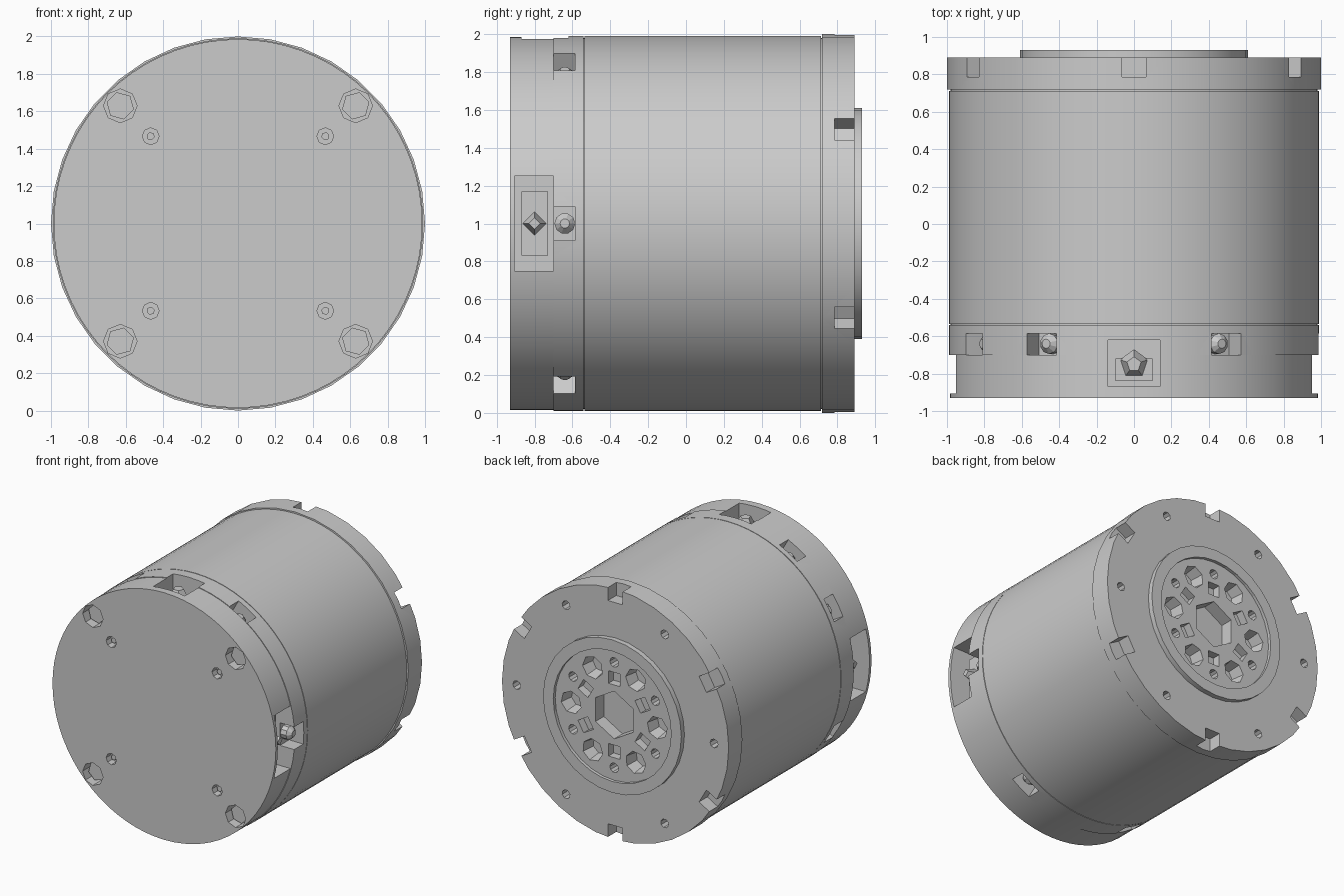
import bpy, bmesh, math
from mathutils import Matrix, Vector

default = bpy.data.objects.get("Cube")
if default:
    bpy.data.objects.remove(default, do_unlink=True)

grey = bpy.data.materials.new("machined grey")
grey.use_nodes = True
COLOUR = (0.6, 0.6, 0.6, 1)
grey.diffuse_color = COLOUR
grey.node_tree.nodes["Principled BSDF"].inputs["Base Color"].default_value = COLOUR

CENTRE = Matrix.Translation((0, 0, 1))
ALONG_Y = Matrix.Rotation(math.pi / 2, 4, "X")


def spin(deg):
    """Turn the +x direction to an angle around the barrel axis."""
    return CENTRE @ Matrix.Rotation(-math.radians(deg), 4, "Y")


def rod(bm, r, y0, y1, sides, deg=0, off=0, r2=None):
    """Round bar along y, placed at a polar position on the face."""
    place = spin(deg) @ Matrix.Translation((off, (y0 + y1) / 2, 0)) @ ALONG_Y
    bmesh.ops.create_cone(bm, cap_ends=True, segments=sides, radius1=r,
                          radius2=r if r2 is None else r2, depth=y1 - y0, matrix=place)


def block(bm, deg, r0, r1, y0, y1, width):
    """Box pointing outwards from the axis."""
    place = spin(deg) @ Matrix.Translation(((r0 + r1) / 2, (y0 + y1) / 2, 0))
    bmesh.ops.create_cube(bm, size=1, matrix=place @ Matrix.Diagonal((r1 - r0, y1 - y0, width, 1)))


def radial_rod(bm, deg, r0, r1, y, radius, sides, tip):
    """Round bar pointing outwards from the axis."""
    place = spin(deg) @ Matrix.Translation(((r0 + r1) / 2, y, 0)) @ Matrix.Rotation(math.pi / 2, 4, "Y")
    bmesh.ops.create_cone(bm, cap_ends=True, segments=sides, radius1=radius,
                          radius2=tip, depth=r1 - r0, matrix=place)


def make(name, bm, smooth=True):
    bmesh.ops.recalc_face_normals(bm, faces=bm.faces)
    mesh = bpy.data.meshes.new(name)
    bm.to_mesh(mesh)
    bm.free()
    mesh.materials.append(grey)
    ob = bpy.data.objects.new(name, mesh)
    bpy.context.collection.objects.link(ob)
    if smooth:
        select(ob)
        bpy.ops.object.shade_smooth_by_angle(angle=math.radians(25))
    return ob


def select(ob):
    bpy.ops.object.select_all(action="DESELECT")
    ob.select_set(True)
    bpy.context.view_layer.objects.active = ob


def cut(ob, bm):
    """Subtract the cutter shapes from a part, then drop the cutter."""
    cutter = make("cutter", bm, False)
    cutter.hide_render = True
    mod = ob.modifiers.new("cut", "BOOLEAN")
    mod.operation, mod.solver, mod.object = "DIFFERENCE", "EXACT", cutter
    select(ob)
    bpy.ops.object.modifier_apply(modifier=mod.name)
    bpy.data.objects.remove(cutter, do_unlink=True)
    bpy.ops.object.shade_smooth_by_angle(angle=math.radians(25))


def cylinder(name, r, y0, y1, sides):
    bm = bmesh.new()
    rod(bm, r, y0, y1, sides)
    return make(name, bm)


DIAGONALS = (45, 135, 225, 315)
SIXTHS = range(0, 360, 60)
NOTCHES = range(30, 360, 60)
SLOTS = (0, 60, 120, 150, 210, 240, 300)

# Front cap with bolt holes and connector windows
cap = cylinder("front_cap", 0.985, -0.93, -0.70, 72)
bm = bmesh.new()
for a in DIAGONALS:
    rod(bm, 0.09, -1, -0.82, 8, a, 0.89)
    rod(bm, 0.045, -1, -0.87, 8, a, 0.66)
for a in (0, 180):
    block(bm, a, 0.72, 1.1, -0.905, -0.69, 0.5)
block(bm, 90, 0.8, 1.1, -0.87, -0.69, 0.28)
cut(cap, bm)

# Bolts seated in the front holes
bm = bmesh.new()
for a in DIAGONALS:
    rod(bm, 0.03, -0.88, -0.81, 6, a, 0.89, 0.075)
    rod(bm, 0.022, -0.90, -0.86, 6, a, 0.66)
make("front_bolts", bm, False)

# Connectors inside the cap windows
bm = bmesh.new()
for a in (0, 180):
    block(bm, a, 0.7, 0.84, -0.87, -0.73, 0.34)
    radial_rod(bm, a, 0.82, 0.93, -0.80, 0.07, 4, 0.03)
block(bm, 90, 0.78, 0.88, -0.84, -0.72, 0.2)
radial_rod(bm, 90, 0.87, 0.95, -0.75, 0.08, 5, 0.04)
make("window_connectors", bm, False)

# Slotted band behind the cap
band = cylinder("slotted_band", 0.99, -0.70, -0.54, 72)
bm = bmesh.new()
for a in SLOTS:
    block(bm, a, 0.86, 1.1, -0.72, -0.585, 0.18)
block(bm, 90, 0.8, 1.1, -0.72, -0.62, 0.28)
cut(band, bm)

# Domed screws in the band slots
bm = bmesh.new()
for a in SLOTS:
    radial_rod(bm, a, 0.85, 0.91, -0.64, 0.055, 10, 0.055)
    radial_rod(bm, a, 0.91, 0.94, -0.64, 0.055, 10, 0.025)
make("band_screws", bm, False)

# Main barrel, with thin seams at both ends
cylinder("front_seam", 0.98, -0.545, -0.53, 72)
cylinder("barrel", 0.99, -0.535, 0.712, 72)
cylinder("rear_seam", 0.98, 0.70, 0.73, 72)

# Rear plate with rim notches and screw holes
plate = cylinder("rear_plate", 1.0, 0.718, 0.89, 36)
bm = bmesh.new()
for a in NOTCHES:
    block(bm, a, 0.89, 1.1, 0.785, 1, 0.13)
for a in SIXTHS:
    rod(bm, 0.035, 0.80, 1, 8, a, 0.87)
rod(bm, 0.52, 0.80, 1, 32)
cut(plate, bm)

# Raised hub rim around the recess
hub = cylinder("hub_rim", 0.61, 0.88, 0.93, 32)
bm = bmesh.new()
rod(bm, 0.52, 0.8, 1, 32)
cut(hub, bm)

# Output flange with pockets, pin holes and a six-sided bore
flange = cylinder("output_flange", 0.53, 0.76, 0.905, 32)
bm = bmesh.new()
rod(bm, 0.19, 0.78, 1, 6)
for a in SIXTHS:
    rod(bm, 0.105, 0.79, 1, 7, a, 0.38, 0.07)
for a in NOTCHES:
    rod(bm, 0.038, 0.80, 1, 10, a, 0.42)
    block(bm, a, 0.24, 0.34, 0.84, 1, 0.1)
cut(flange, bm)
